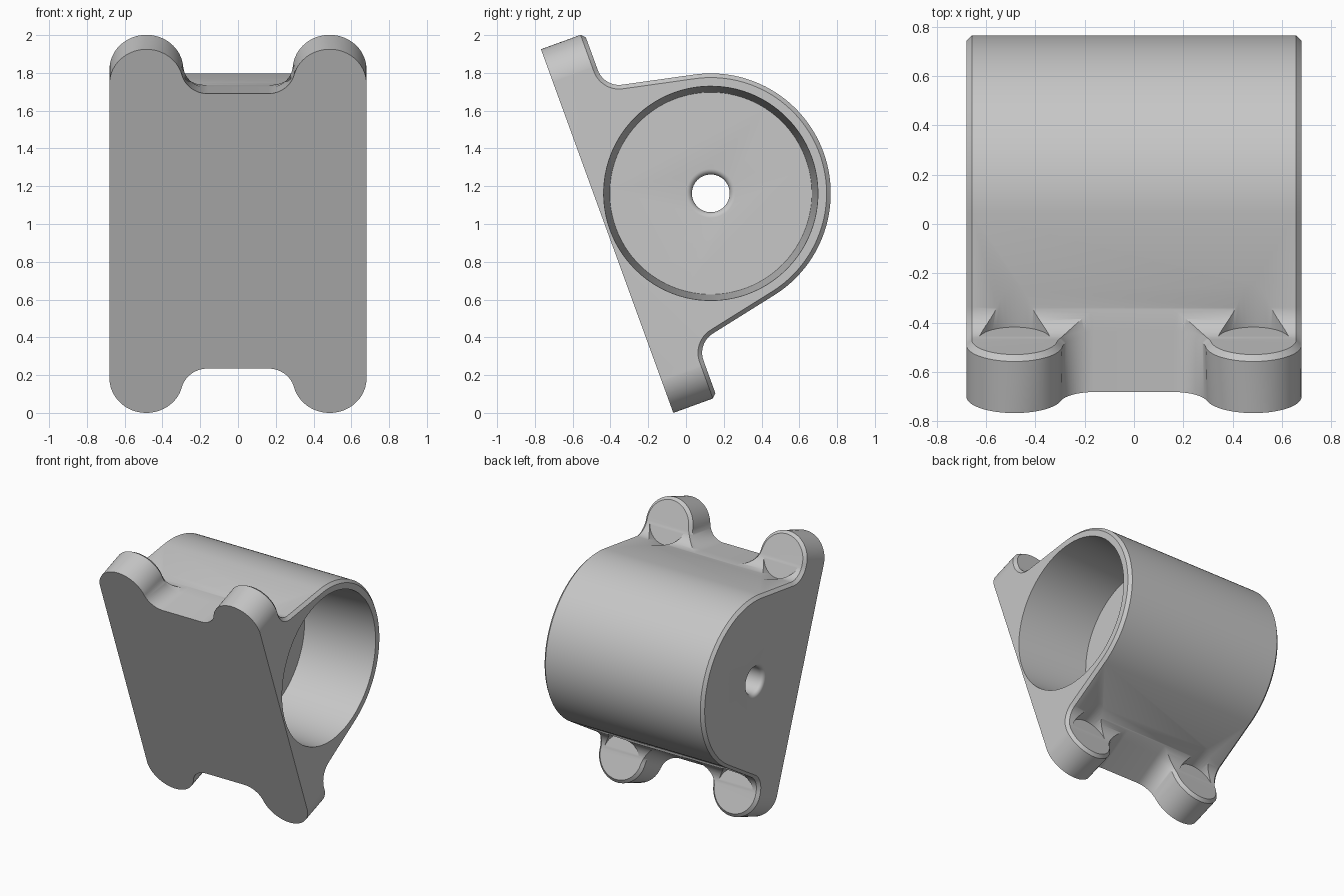
import bpy, bmesh, math
from math import sin, cos, pi
from mathutils import Matrix

if "Cube" in bpy.data.objects:
    bpy.data.objects.remove(bpy.data.objects["Cube"])

# Working frame: x across, y away from the mounting face, z along the mounting face
TILT = math.radians(20)
SLOPE = math.radians(12)
HALF_W, CHAMFER = 0.68, 0.022
AXIS_Y, BARREL_R = 0.584, 0.635
EAR_X, EAR_Z, EAR_R, EAR_T = 0.485, 0.829, 0.1955, 0.245
FILLET = 0.12

grey = bpy.data.materials.new("cast grey")
grey.use_nodes = True
grey.diffuse_color = (0.57, 0.57, 0.57, 1)
grey.node_tree.nodes["Principled BSDF"].inputs["Base Color"].default_value = (0.57, 0.57, 0.57, 1)


def loft(name, rings):
    """Closed solid through rings that share a point count."""
    bm = bmesh.new()
    loops = [[bm.verts.new(p) for p in ring] for ring in rings]
    n = len(loops[0])
    for a, b in zip(loops, loops[1:]):
        for i in range(n):
            j = (i + 1) % n
            bm.faces.new((a[i], a[j], b[j], b[i]))
    bm.faces.new(loops[0][::-1])
    bm.faces.new(loops[-1])
    bmesh.ops.recalc_face_normals(bm, faces=bm.faces)
    mesh = bpy.data.meshes.new(name)
    bm.to_mesh(mesh)
    bm.free()
    mesh.materials.append(grey)
    obj = bpy.data.objects.new(name, mesh)
    bpy.context.collection.objects.link(obj)
    return obj


def apply(obj, mod):
    bpy.context.view_layer.objects.active = obj
    bpy.ops.object.modifier_apply(modifier=mod.name)


def cut(obj, cutter):
    mod = obj.modifiers.new("cut", 'BOOLEAN')
    mod.operation, mod.solver, mod.object = 'DIFFERENCE', 'EXACT', cutter
    apply(obj, mod)
    bpy.data.objects.remove(cutter)


def mirror(obj, across):
    mod = obj.modifiers.new("mirror", 'MIRROR')
    mod.use_axis = (across, False, True)
    mod.use_mirror_merge = False
    apply(obj, mod)


def arc(cx, cy, r, a0, a1, n):
    return [(cx + r * cos(a0 + (a1 - a0) * i / n), cy + r * sin(a0 + (a1 - a0) * i / n))
            for i in range(n + 1)]


def flank(y, inset=0):
    """Height of the sloping flank that runs tangent to the barrel."""
    ty, tz = AXIS_Y + (BARREL_R - inset) * sin(SLOPE), (BARREL_R - inset) * cos(SLOPE)
    return tz + (ty - y) * math.tan(SLOPE)


# Body: barrel, flanks and filleted ears as one side profile, chamfered at both ends
def body_ring(x, inset):
    cy = EAR_T + FILLET
    cz = flank(cy) + FILLET / cos(SLOPE)
    upper = [*arc(AXIS_Y, 0, BARREL_R - inset, 0, pi / 2 - SLOPE, 40),
             *arc(cy, cz, FILLET + inset, 1.5 * pi - SLOPE, pi, 14),
             (EAR_T - inset, 1.1), (0, 1.1)]
    lower = [(y, -z) for y, z in upper[:0:-1]]
    return [(x, *p) for p in upper + lower]


body = loft("motor_bracket", [body_ring(-HALF_W, CHAMFER), body_ring(CHAMFER - HALF_W, 0),
                              body_ring(HALF_W - CHAMFER, 0), body_ring(HALF_W, CHAMFER)])


# Everything outside the ear lobes and above the flank between them
def notch_ring(y, shrink):
    r, base, x0 = EAR_R - shrink, flank(y) + 0.001, 0.16
    dx, h = EAR_X - x0, EAR_Z - base
    k = (dx * dx + h * h - r * r) / (2 * (r + h))
    a = math.atan2(h - k, dx)
    half = [*arc(x0, base + k, k, -pi / 2, a, 16), *arc(EAR_X, EAR_Z, r, a + pi, 0, 32)[1:],
            (0.75, EAR_Z + 0.003), (0.75, 1.2)]
    return [(x, y, z) for x, z in half + [(-x, z) for x, z in reversed(half)]]


notch = loft("notch", [notch_ring(-0.05, 0), notch_ring(EAR_T - CHAMFER, 0),
                       notch_ring(EAR_T, CHAMFER), notch_ring(0.5, CHAMFER)])
mirror(notch, False)
cut(body, notch)

# Screw head clearance behind each ear
relief = loft("relief", [[(px, y, pz) for px, pz in arc(EAR_X, EAR_Z, 0.147, 0, 2 * pi, 48)[:-1]]
                         for y in (EAR_T + 0.002, 0.8)])
mirror(relief, True)
cut(body, relief)


# Tapered pocket, open on the left, and rounded shaft hole
def bore(name, stations, n):
    return loft(name, [[(x, *p) for p in arc(AXIS_Y, 0, r, 0, 2 * pi, n)[:-1]] for x, r in stations])


FLOOR = 0.10
cut(body, bore("pocket", [(FLOOR, 0.535), (HALF_W + 0.1, 0.573)], 96))
lip = 0.03
round_in = [(lip * (1 - cos(t)), 0.1 + lip * (1 - sin(t))) for t in (i * pi / 12 for i in range(7))]
stations = [(-0.72, 0.13)] + [(-HALF_W + d, r) for d, r in round_in]
stations += [(FLOOR - d, r) for d, r in reversed(round_in)] + [(0.2, 0.13)]
cut(body, bore("shaft_hole", stations, 48))

# Lean the bracket back and set it on the ground
body.data.transform(Matrix.Translation((0, -0.4175, 0.9625)) @ Matrix.Rotation(TILT, 4, 'X'))
bpy.ops.object.select_all(action='DESELECT')
body.select_set(True)
bpy.context.view_layer.objects.active = body
bpy.ops.object.shade_smooth_by_angle(angle=math.radians(30))
